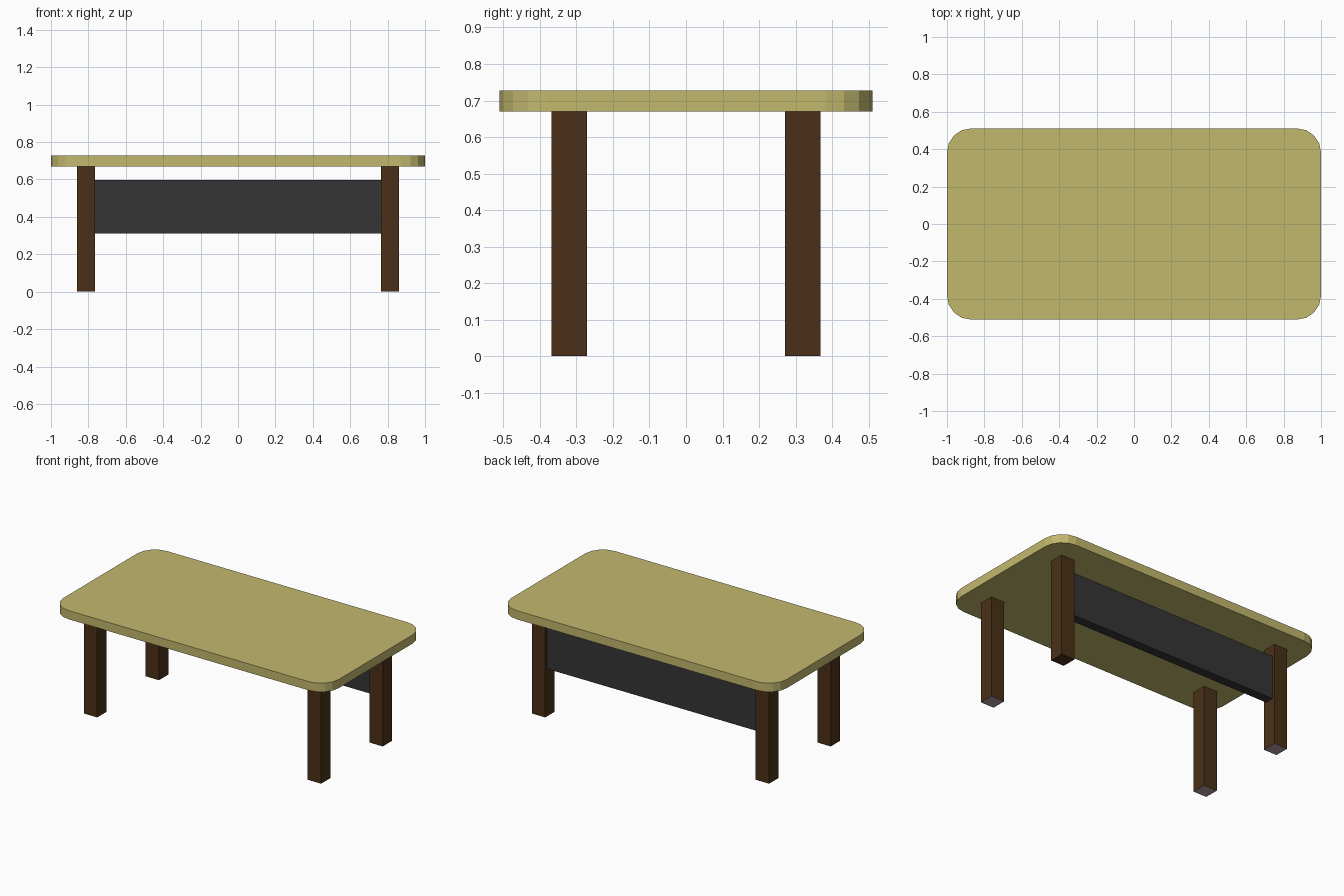
import bpy, bmesh
from math import sin, cos, pi

if "Cube" in bpy.data.objects:
    bpy.data.objects.remove(bpy.data.objects["Cube"])


def material(name, rgb):
    m = bpy.data.materials.new(name)
    m.diffuse_color = (*rgb, 1)
    m.use_nodes = True
    m.node_tree.nodes["Principled BSDF"].inputs["Base Color"].default_value = m.diffuse_color
    return m


def finish(name, bm, *mats):
    bmesh.ops.recalc_face_normals(bm, faces=bm.faces)
    me = bpy.data.meshes.new(name)
    bm.to_mesh(me)
    bm.free()
    for m in mats:
        me.materials.append(m)
    ob = bpy.data.objects.new(name, me)
    bpy.context.collection.objects.link(ob)
    return ob


def box(name, lo, hi, *mats):
    bm = bmesh.new()
    bmesh.ops.create_cube(bm, size=1)
    for v in bm.verts:
        v.co = [(a + b) / 2 + c * (b - a) for a, b, c in zip(lo, hi, v.co)]
    return finish(name, bm, *mats)


top_mat = material("pale_wood", (0.54, 0.48, 0.155))
leg_mat = material("dark_wood", (0.07, 0.03, 0.009))
pad_mat = material("foot_pad", (0.45, 0.34, 0.38))
panel_mat = material("charcoal", (0.035, 0.035, 0.035))

# Table top: rounded rectangle, four segments per corner
HX, HY, R, Z0, Z1 = 1.0, 0.511, 0.128, 0.67, 0.727
bm = bmesh.new()
outline = []
for k, (sx, sy) in enumerate([(1, 1), (-1, 1), (-1, -1), (1, -1)]):
    for i in range(5):
        a = (k + i / 4) * pi / 2
        outline.append(bm.verts.new((sx * (HX - R) + R * cos(a),
                                     sy * (HY - R) + R * sin(a), Z0)))
base = bm.faces.new(outline)
ext = bmesh.ops.extrude_face_region(bm, geom=[base], use_keep_orig=True)
bmesh.ops.translate(bm, vec=(0, 0, Z1 - Z0),
                    verts=[g for g in ext["geom"] if isinstance(g, bmesh.types.BMVert)])
finish("table_top", bm, top_mat)

# Square legs; all but the back right one have a padded underside
LX, LY, H = 0.813, 0.32, 0.0485
for sx, side in ((-1, "left"), (1, "right")):
    for sy, end in ((-1, "front"), (1, "back")):
        x, y = sx * LX, sy * LY
        leg = box(f"{end}_{side}_leg", (x - H, y - H, 0), (x + H, y + H, Z0),
                  leg_mat, pad_mat)
        if (sx, sy) != (1, 1):
            for p in leg.data.polygons:
                if p.normal.z < -0.5:
                    p.material_index = 1

# Modesty panel between the back legs
box("back_panel", (-LX + H, LY - 0.03, 0.312), (LX - H, LY + 0.03, 0.598), panel_mat)
